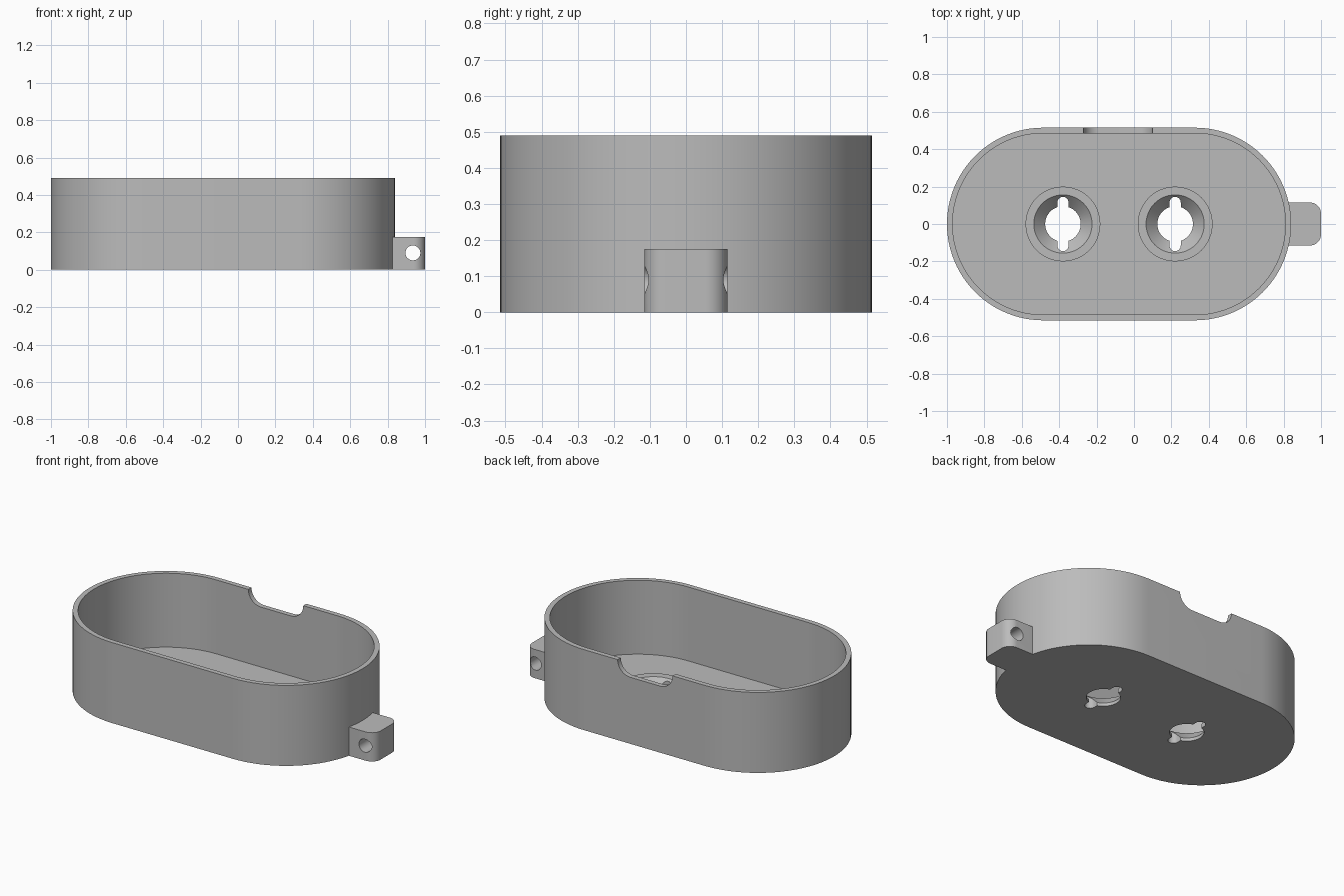
import bpy, bmesh, math
from mathutils import Matrix, Vector

cube = bpy.data.objects.get("Cube")
if cube:
    bpy.data.objects.remove(cube, do_unlink=True)

grey = bpy.data.materials.new("plain grey")
grey.use_nodes = True
GREY = (0.5, 0.5, 0.5, 1)
grey.diffuse_color = GREY
grey.node_tree.nodes["Principled BSDF"].inputs["Base Color"].default_value = GREY

HEIGHT, RADIUS, WALL, FLOOR = 0.49, 0.515, 0.03, 0.04
MID_X, HALF_RUN = -0.08, 0.405
SOCKETS = (-0.38, 0.22)


def make(name, bm):
    bmesh.ops.recalc_face_normals(bm, faces=bm.faces)
    mesh = bpy.data.meshes.new(name)
    bm.to_mesh(mesh)
    bm.free()
    mesh.materials.append(grey)
    obj = bpy.data.objects.new(name, mesh)
    bpy.context.collection.objects.link(obj)
    return obj


def prism(name, outline, low, high, along_y=False):
    """Extrude a flat outline along z, or along y for an x-z outline."""
    bm = bmesh.new()
    place = (lambda a, b, h: (a, h, b)) if along_y else (lambda a, b, h: (a, b, h))
    face = bm.faces.new([bm.verts.new(place(a, b, low)) for a, b in outline])
    top = bmesh.ops.extrude_face_region(bm, geom=[face])["geom"]
    bmesh.ops.translate(bm, vec=Vector(place(0, 0, high - low)),
                        verts=[v for v in top if isinstance(v, bmesh.types.BMVert)])
    return make(name, bm)


def rounded(cx, cy, hx, hy, r, n=12):
    """Rounded rectangle outline: corner centres at +-hx, +-hy."""
    pts = []
    for k, (sx, sy) in enumerate(((1, 1), (-1, 1), (-1, -1), (1, -1))):
        for i in range(n + 1):
            t = (k + i / n) * math.pi / 2
            p = (cx + sx * hx + r * math.cos(t), cy + sy * hy + r * math.sin(t))
            if not pts or math.dist(p, pts[-1]) > 1e-5:
                pts.append(p)
    if math.dist(pts[0], pts[-1]) < 1e-5:
        pts.pop()
    return pts


def cone(name, x, r_low, r_high, low, high):
    bm = bmesh.new()
    bmesh.ops.create_cone(bm, cap_ends=True, segments=48, radius1=r_low, radius2=r_high,
                          depth=high - low,
                          matrix=Matrix.Translation((x, 0, (low + high) / 2)))
    return make(name, bm)


def combine(target, tool, operation="DIFFERENCE"):
    mod = target.modifiers.new(operation.title(), "BOOLEAN")
    mod.operation, mod.object, mod.solver = operation, tool, "EXACT"
    bpy.context.view_layer.objects.active = target
    bpy.ops.object.modifier_apply(modifier=mod.name)
    bpy.data.objects.remove(tool, do_unlink=True)


# Open tray with round ends
tray = prism("tray", rounded(MID_X, 0, HALF_RUN, 0, RADIUS, 24), 0, HEIGHT)
combine(tray, prism("cavity", rounded(MID_X, 0, HALF_RUN, 0, RADIUS - WALL, 24),
                    FLOOR, HEIGHT + 0.1))

# Raised sockets with a funnel, a round hole and a narrow key slot
for x in SOCKETS:
    combine(tray, cone("boss", x, 0.2, 0.2, FLOOR / 2, 0.085), "UNION")
    combine(tray, cone("funnel", x, 0.095, 0.165, 0.02, 0.095))
    combine(tray, cone("hole", x, 0.095, 0.095, -0.05, 0.05))
    combine(tray, prism("slot", rounded(x, 0, 0, 0.115, 0.03, 8), -0.05, 0.2))

# Rounded notch in the back rim
combine(tray, prism("notch", rounded(-0.085, HEIGHT, 0.1, 0, 0.085),
                    0.4, 0.6, along_y=True))

# Side lug with rounded outer corners and a cross hole
corner = [(x, y) for x, y in rounded(0.88, 0, 0.06, 0.055, 0.06) if x >= 0.94 - 1e-6]
corner.sort(key=lambda p: p[1])
lug = prism("side_lug", corner + [(0.815, 0.115), (0.815, -0.115)], 0, 0.175)
combine(lug, prism("cross_hole", rounded(0.935, 0.09, 0, 0, 0.04, 8), -0.3, 0.3,
                   along_y=True))

# Smooth curved walls, crisp edges
for obj in (tray, lug):
    bpy.ops.object.select_all(action="DESELECT")
    obj.select_set(True)
    bpy.context.view_layer.objects.active = obj
    bpy.ops.object.shade_smooth_by_angle(angle=math.radians(30))
